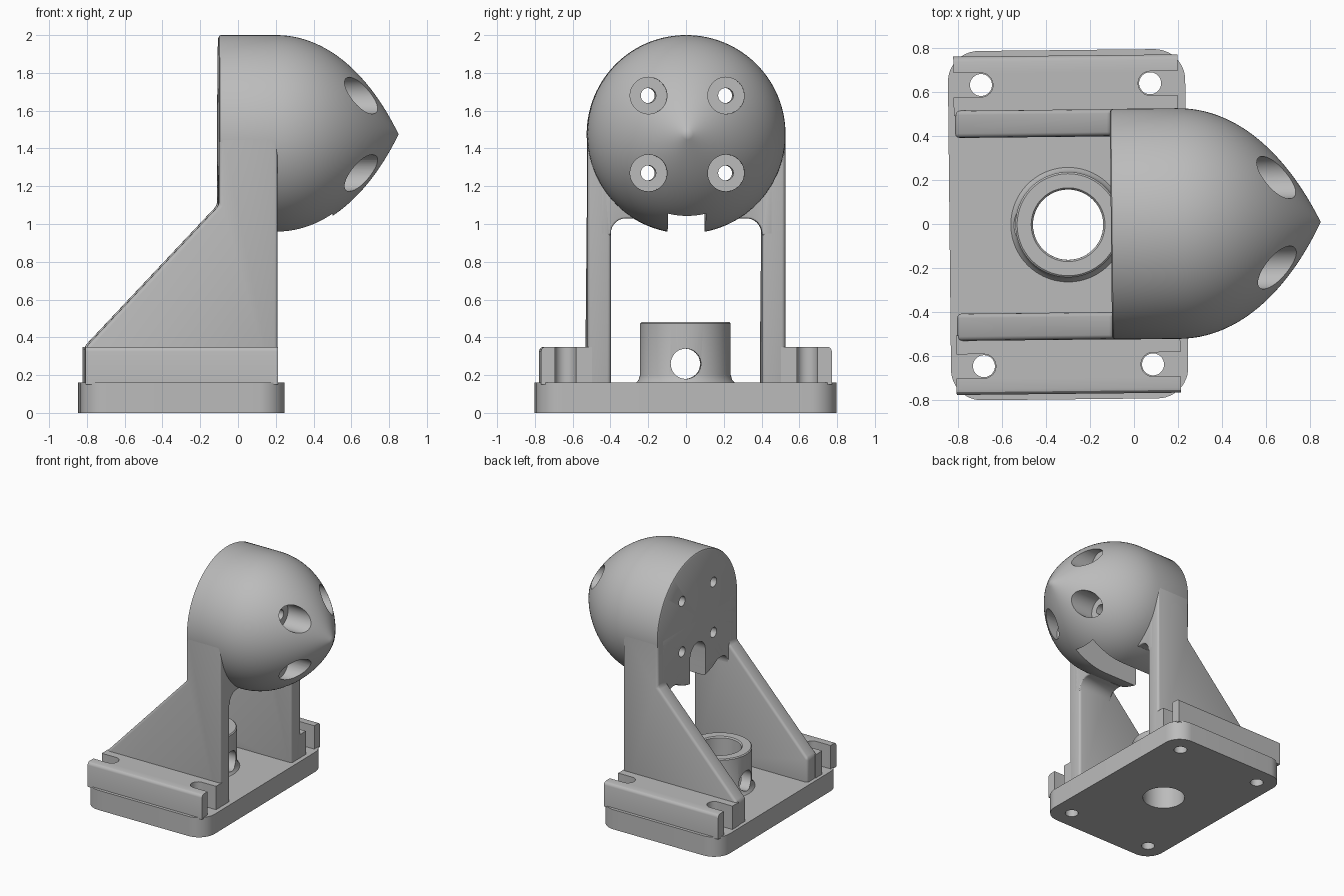
import bpy, bmesh, math
from mathutils import Vector, Matrix

if "Cube" in bpy.data.objects:
    bpy.data.objects.remove(bpy.data.objects["Cube"])

TURN = math.radians(0.6)      # whole bracket sits slightly turned
PLATE_TOP, HEAD_Z, HEAD_R = 0.16, 1.475, 0.525
BACK, FRONT = -0.105, 0.205

grey = bpy.data.materials.new("plain grey")
grey.use_nodes = True
colour = (0.5, 0.5, 0.5, 1)
grey.diffuse_color = colour
grey.node_tree.nodes["Principled BSDF"].inputs["Base Color"].default_value = colour


def finish(name, bm):
    bmesh.ops.recalc_face_normals(bm, faces=bm.faces)
    mesh = bpy.data.meshes.new(name)
    bm.to_mesh(mesh)
    bm.free()
    mesh.materials.append(grey)
    ob = bpy.data.objects.new(name, mesh)
    ob.rotation_euler.z = TURN
    bpy.context.collection.objects.link(ob)
    return ob


def arc(cx, cy, r, start, end, steps=12):
    angles = [math.radians(start + (end - start) * i / steps) for i in range(steps + 1)]
    return [(cx + r * math.cos(a), cy + r * math.sin(a)) for a in angles]


def prism(name, pts, axis, lo, hi, bevel=0, rule=lambda e: True):
    """Extrude a 2D outline along an axis, rounding the sharp edges a rule picks."""
    place = {"x": lambda u, v, t: (t, u, v),
             "y": lambda u, v, t: (u, t, v),
             "z": lambda u, v, t: (u, v, t)}[axis]
    bm = bmesh.new()
    face = bm.faces.new([bm.verts.new(place(u, v, lo)) for u, v in pts])
    ext = bmesh.ops.extrude_face_region(bm, geom=[face], use_keep_orig=True)
    moved = [g for g in ext["geom"] if isinstance(g, bmesh.types.BMVert)]
    bmesh.ops.translate(bm, verts=moved, vec=Vector(place(0, 0, hi - lo)))
    bmesh.ops.recalc_face_normals(bm, faces=bm.faces)
    if bevel:
        edges = [e for e in bm.edges if e.calc_face_angle(0) > 0.6 and rule(e)]
        bmesh.ops.bevel(bm, geom=edges, offset=bevel, segments=3, profile=0.5,
                        affect="EDGES", clamp_overlap=True)
    return finish(name, bm)


def lathe(name, profile, axis, centre, steps=96, closed=False):
    """Revolve (distance along axis, radius) points around an axis."""
    bm = bmesh.new()
    verts = [bm.verts.new((r, 0, t)) for t, r in profile]
    pairs = list(zip(verts, verts[1:])) + ([(verts[-1], verts[0])] if closed else [])
    edges = [bm.edges.new(p) for p in pairs]
    bmesh.ops.spin(bm, geom=verts + edges, cent=(0, 0, 0), axis=(0, 0, 1),
                   angle=math.tau, steps=steps, use_duplicate=False)
    bmesh.ops.remove_doubles(bm, verts=bm.verts, dist=0.0001)
    turn = Matrix.Rotation(math.pi / 2, 4, "Y") if axis == "x" else Matrix()
    bm.transform(Matrix.Translation(centre) @ turn)
    return finish(name, bm)


def rod(name, axis, centre, r, lo, hi):
    return lathe(name, [(lo, 0), (lo, r), (hi, r), (hi, 0)], axis, centre, 48)


def mirror_y(ob):
    mod = ob.modifiers.new("mirror", "MIRROR")
    mod.use_axis = (False, True, False)
    mod.use_mirror_merge = False
    return ob


def cut(ob, cutters):
    for c in cutters:
        mod = ob.modifiers.new("cut", "BOOLEAN")
        mod.operation, mod.solver, mod.object = "DIFFERENCE", "EXACT", c


# Base plate with rounded corners
x0, x1, half, rad = -0.84, 0.24, 0.795, 0.14
outline = (arc(x1 - rad, half - rad, rad, 0, 90) + arc(x0 + rad, half - rad, rad, 90, 180)
           + arc(x0 + rad, rad - half, rad, 180, 270) + arc(x1 - rad, rad - half, rad, 270, 360))
plate = prism("base_plate", outline, "z", 0, PLATE_TOP)

# Side flanges with open-ended bolt slots
hole_xs, hole_y, slot = (-0.69, 0.08), 0.64, 0.055
outline = ([(-0.815, 0.5), (FRONT, 0.5), (FRONT, hole_y - slot)]
           + arc(hole_xs[1], hole_y, slot, 270, 90)
           + [(FRONT, hole_y + slot), (FRONT, 0.77), (-0.815, 0.77), (-0.815, hole_y + slot)]
           + arc(hole_xs[0], hole_y, slot, 90, -90)
           + [(-0.815, hole_y - slot)])
flange = mirror_y(prism("side_flanges", outline, "z", 0.15, 0.35, 0.025,
                        lambda e: all(v.co.y > 0.76 and v.co.z > 0.3 for v in e.verts)))

# Legs with sloped gussets
outline = [(-0.81, 0.1), (-0.81, 0.35), (BACK, 1.1), (BACK, HEAD_Z),
           (FRONT, HEAD_Z), (FRONT, 0.1)]
legs = mirror_y(prism("support_legs", outline, "y", 0.4, HEAD_R - 0.001, 0.02,
                      lambda e: min(v.co.z for v in e.verts) < 1.4))

# Web joining the legs under the head, with filleted corners
right = [(0.46, 1.46), (0.46, 0.94), (0.4, 0.94)] + arc(0.32, 0.95, 0.08, 0, 90, 8)
outline = right + [(-u, v) for u, v in reversed(right)]
web = prism("head_web", outline, "x", BACK, FRONT, 0.02)

# Pointed head: short cylinder running into a curved nose
ctrl = [Vector(p) for p in ((0.2, HEAD_R), (0.5, HEAD_R), (0.72, 0.27), (0.85, 0))]
profile = [(BACK, 0), (BACK, HEAD_R - 0.015), (BACK + 0.005, HEAD_R - 0.005),
           (BACK + 0.015, HEAD_R)]
for i in range(29):
    t = i / 28
    p = sum((ctrl[k] * (math.comb(3, k) * t**k * (1 - t)**(3 - k)) for k in range(4)),
            Vector((0, 0)))
    profile.append((p.x, p.y))
head = lathe("pointed_head", profile, "x", (0, 0, HEAD_Z), 128)

# Central socket with a flared foot
boss_x, bore = -0.3, 0.16
boss = lathe("socket", [(0.15, bore), (0.47, bore), (0.48, bore + 0.008), (0.48, 0.232),
                        (0.473, 0.24), (0.2, 0.24), (0.175, 0.248), (0.155, 0.265)],
             "z", (boss_x, 0, 0), closed=True)

# Cutters: plate holes, socket cross hole, counterbored head holes, head slot
plate_holes = [rod("plate_hole_cutter", "z", (x, s * hole_y, 0), 0.05, -0.1, 0.3)
               for x in hole_xs for s in (1, -1)]
plate_holes.append(rod("bore_cutter", "z", (boss_x, 0, 0), bore, -0.1, 0.3))
cross_hole = [rod("cross_hole_cutter", "x", (boss_x, 0, 0.26), 0.08, -0.5, 0.5)]
bolt = [(-0.3, 0), (-0.3, 0.04), (0.52, 0.04), (0.52, 0.097), (1.1, 0.097), (1.1, 0)]
head_cuts = [lathe("head_hole_cutter", bolt, "x", (0, sy * 0.205, HEAD_Z + sz * 0.205), 48)
             for sy in (1, -1) for sz in (1, -1)]
head_cuts.append(prism("head_slot_cutter", [(-0.1, 0.8), (0.1, 0.8)]
                       + arc(0, 1.17, 0.1, 0, 180, 20), "x", -0.3, 0.5))

cut(plate, plate_holes)
cut(boss, cross_hole)
cut(head, head_cuts)
cut(web, head_cuts)

# Apply the modifiers, shade, then drop the cutters
for ob in (plate, flange, legs, web, head, boss):
    bpy.ops.object.select_all(action="DESELECT")
    ob.select_set(True)
    bpy.context.view_layer.objects.active = ob
    bpy.ops.object.convert(target="MESH")
    bpy.ops.object.shade_smooth_by_angle(angle=math.radians(30))
for c in plate_holes + cross_hole + head_cuts:
    bpy.data.objects.remove(c)
